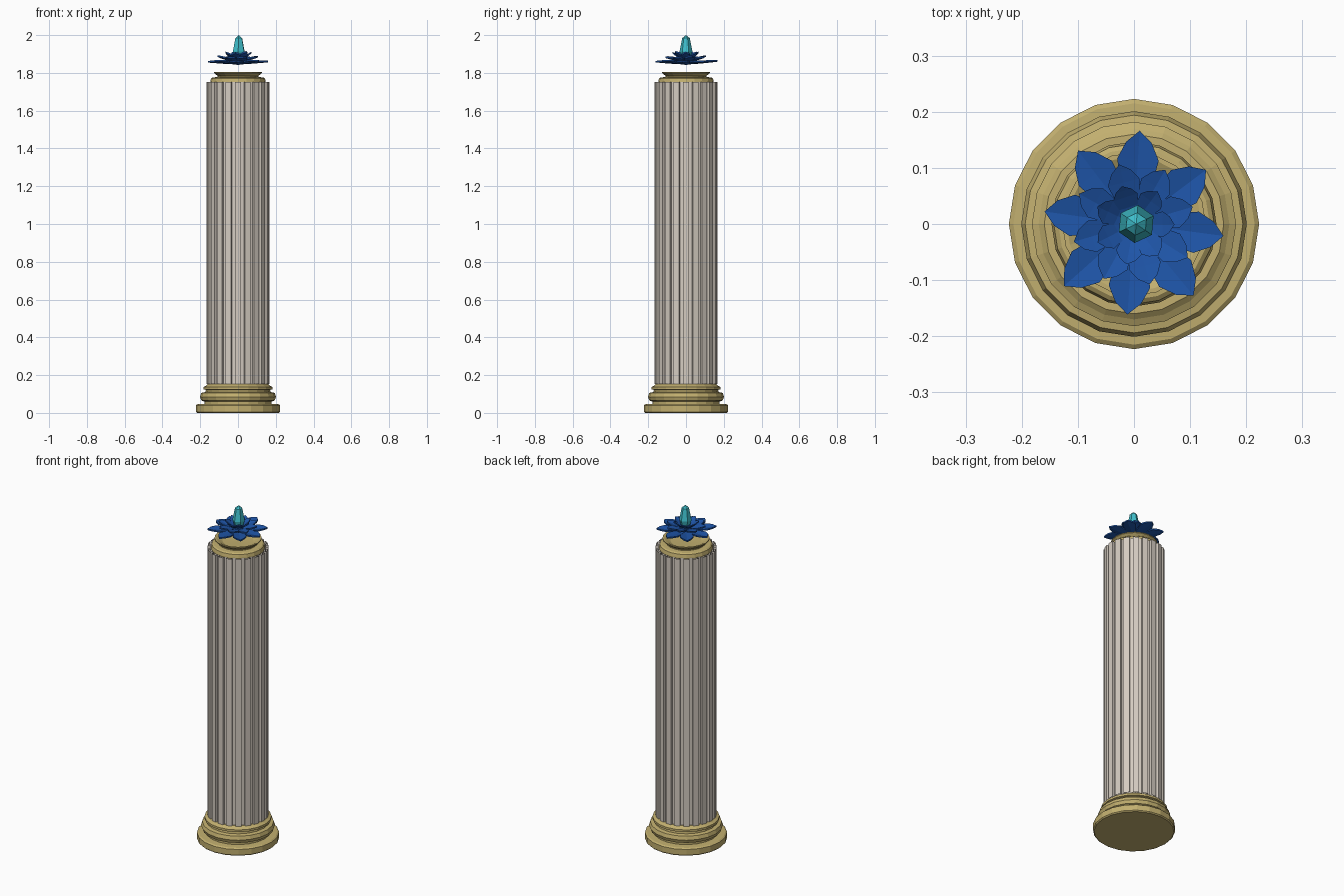
import bpy, bmesh, math, random
from mathutils import Matrix, Vector

if "Cube" in bpy.data.objects:
    bpy.data.objects.remove(bpy.data.objects["Cube"])

random.seed(4)


def material(name, rgb):
    m = bpy.data.materials.new(name)
    m.diffuse_color = (*rgb, 1)
    m.use_nodes = True
    m.node_tree.nodes["Principled BSDF"].inputs["Base Color"].default_value = m.diffuse_color
    return m


STONE = material("pale stone", (0.66, 0.60, 0.53))
GOLD = material("dull gold", (0.54, 0.43, 0.16))
BLUE = material("deep blue", (0.013, 0.09, 0.39))
CYAN = material("crystal cyan", (0.05, 0.52, 0.60))


def make_object(name, bm, mat):
    bmesh.ops.recalc_face_normals(bm, faces=bm.faces)
    me = bpy.data.meshes.new(name)
    bm.to_mesh(me)
    bm.free()
    me.materials.append(mat)
    ob = bpy.data.objects.new(name, me)
    bpy.context.collection.objects.link(ob)
    return ob


def lathe(name, profile, sides, mat):
    """Revolve (radius, z) points; a zero radius closes to a single point."""
    bm = bmesh.new()
    rings = []
    for r, z in profile:
        n = 1 if r == 0 else sides
        rings.append([bm.verts.new((r * math.cos(math.tau * i / sides),
                                    r * math.sin(math.tau * i / sides), z)) for i in range(n)])
    for a, b in zip(rings, rings[1:]):
        for i in range(sides):
            j = (i + 1) % sides
            quad = [a[i % len(a)], a[j % len(a)], b[j % len(b)], b[i % len(b)]]
            bm.faces.new(list(dict.fromkeys(quad)))
    return make_object(name, bm, mat)


# Stepped round base
lathe("base", [(0, 0), (0.217, 0), (0.223, 0.006), (0.223, 0.04), (0.215, 0.046),
               (0.178, 0.048), (0.178, 0.060), (0.194, 0.066), (0.201, 0.085),
               (0.194, 0.106), (0.172, 0.110), (0.170, 0.122), (0.182, 0.125),
               (0.182, 0.138), (0.170, 0.144), (0.160, 0.152), (0, 0.152)], 20, GOLD)

# Fluted shaft: an open shell of raised ribs and sunken channels
bm = bmesh.new()
RIBS = 20
section = []
for k in range(RIBS):
    for f, r in ((-0.31, 0.167), (0.31, 0.167), (0.33, 0.151), (0.67, 0.151)):
        a = math.tau * (k + f) / RIBS
        section.append((r * math.cos(a), r * math.sin(a)))
low = [bm.verts.new((x, y, 0.152)) for x, y in section]
high = [bm.verts.new((x, y, 1.752)) for x, y in section]
for i in range(len(low)):
    j = (i + 1) % len(low)
    bm.faces.new((low[i], low[j], high[j], high[i]))
make_object("fluted_shaft", bm, STONE)

# Capital with a shallow dish on top
lathe("capital", [(0, 1.745), (0.147, 1.745), (0.147, 1.752), (0.143, 1.770),
                  (0.135, 1.776), (0.108, 1.778), (0.108, 1.784), (0.128, 1.800),
                  (0.128, 1.806), (0.120, 1.806), (0.085, 1.788), (0, 1.784)], 20, GOLD)


# Floating flower: three rings of cupped, pointed petals
def petal(bm, angle, start, tip, half, z0, z1, thick):
    stations = ((0, 0.35), (0.35, 0.75), (0.66, 1.0), (0.86, 0.62), (1, 0))
    turn = Matrix.Rotation(angle, 4, 'Z')
    layers = []
    for dz in (0, -thick):
        rows = []
        for t, w in stations:
            r = start + (tip - start) * t
            z = z0 + (z1 - z0) * t ** 1.3 + dz
            cols = (-1, 0, 1) if w else (0,)
            rows.append([bm.verts.new(turn @ Vector((r, s * w * half, z + abs(s) * w * half * 0.18)))
                         for s in cols])
        for a, b in zip(rows, rows[1:]):
            for c in range(2):
                if len(b) == 3:
                    bm.faces.new((a[c], a[c + 1], b[c + 1], b[c]))
                else:
                    bm.faces.new((a[c], a[c + 1], b[0]))
        layers.append([row[0] for row in rows] + [row[-1] for row in rows[-2::-1]] + [rows[0][1]])
    top, under = layers
    for i in range(len(top)):
        j = (i + 1) % len(top)
        bm.faces.new((top[i], top[j], under[j], under[i]))


RINGS = (  # name, count, first angle, start, tip, half width, z at root, z at tip
    ("outer_petals", 8, -6, 0.015, 0.165, 0.037, 1.853, 1.865),
    ("middle_petals", 8, 14, 0.012, 0.112, 0.029, 1.864, 1.889),
    ("inner_petals", 7, 2, 0.010, 0.072, 0.023, 1.872, 1.914),
)
for name, count, first, start, tip, half, z0, z1 in RINGS:
    bm = bmesh.new()
    for k in range(count):
        a = math.radians(first + 360 * k / count + random.uniform(-3, 3))
        petal(bm, a, start, tip * random.uniform(0.97, 1.02), half, z0,
              z1 + random.uniform(-0.004, 0.004), 0.008)
    make_object(name, bm, BLUE)

# Flower heart that joins the petal roots
lathe("flower_heart", [(0, 1.842), (0.025, 1.846), (0.034, 1.862), (0.026, 1.88), (0, 1.885)], 8, BLUE)

# Six-sided crystal
crystal = lathe("crystal", [(0, 1.872), (0.026, 1.885), (0.034, 1.914),
                            (0.020, 1.984), (0, 2.0)], 6, CYAN)
crystal.rotation_euler.z = math.radians(25)
crystal.location.x = 0.004
